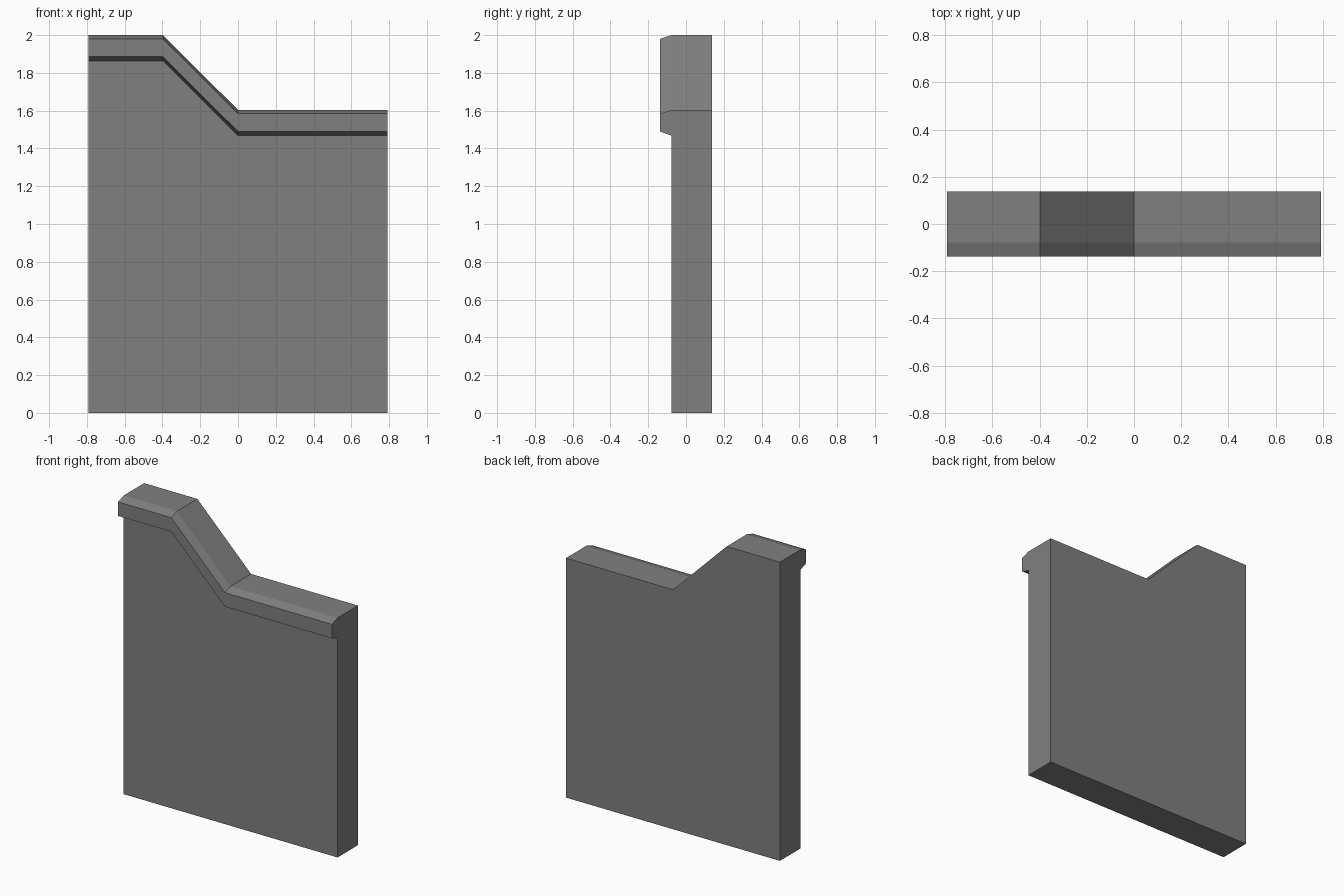
import bpy
import bmesh

if "Cube" in bpy.data.objects:
    bpy.data.objects.remove(bpy.data.objects["Cube"])

# Stone-grey material
grey = bpy.data.materials.new("mid_grey")
grey.diffuse_color = (0.216, 0.216, 0.216, 1.0)
grey.use_nodes = True
grey.node_tree.nodes["Principled BSDF"].inputs["Base Color"].default_value = grey.diffuse_color

# Path of the wall top: level, sloping down, level (x, top height)
path = [(-0.792, 2.0), (-0.398, 2.0), (0.0, 1.604), (0.792, 1.604)]

FRONT, BACK, LIP = -0.078, 0.138, -0.138


def section(top):
    """Wall cross-section (y, z) with a bevelled coping lip on the front."""
    return [(BACK, 0), (BACK, top), (FRONT, top), (LIP, top - 0.02),
            (LIP, top - 0.114), (FRONT, top - 0.136), (FRONT, 0)]


# Wall: loft the cross-section along the path
bm = bmesh.new()
rings = [[bm.verts.new((x, y, z)) for y, z in section(top)] for x, top in path]
for a, b in zip(rings, rings[1:]):
    for i in range(len(a)):
        j = (i + 1) % len(a)
        bm.faces.new((a[i], a[j], b[j], b[i]))

# End caps
bm.faces.new(rings[0])
bm.faces.new(rings[-1])
bmesh.ops.recalc_face_normals(bm, faces=bm.faces[:])

mesh = bpy.data.meshes.new("stepped_wall")
bm.to_mesh(mesh)
bm.free()
mesh.materials.append(grey)
wall = bpy.data.objects.new("stepped_wall", mesh)
bpy.context.collection.objects.link(wall)
